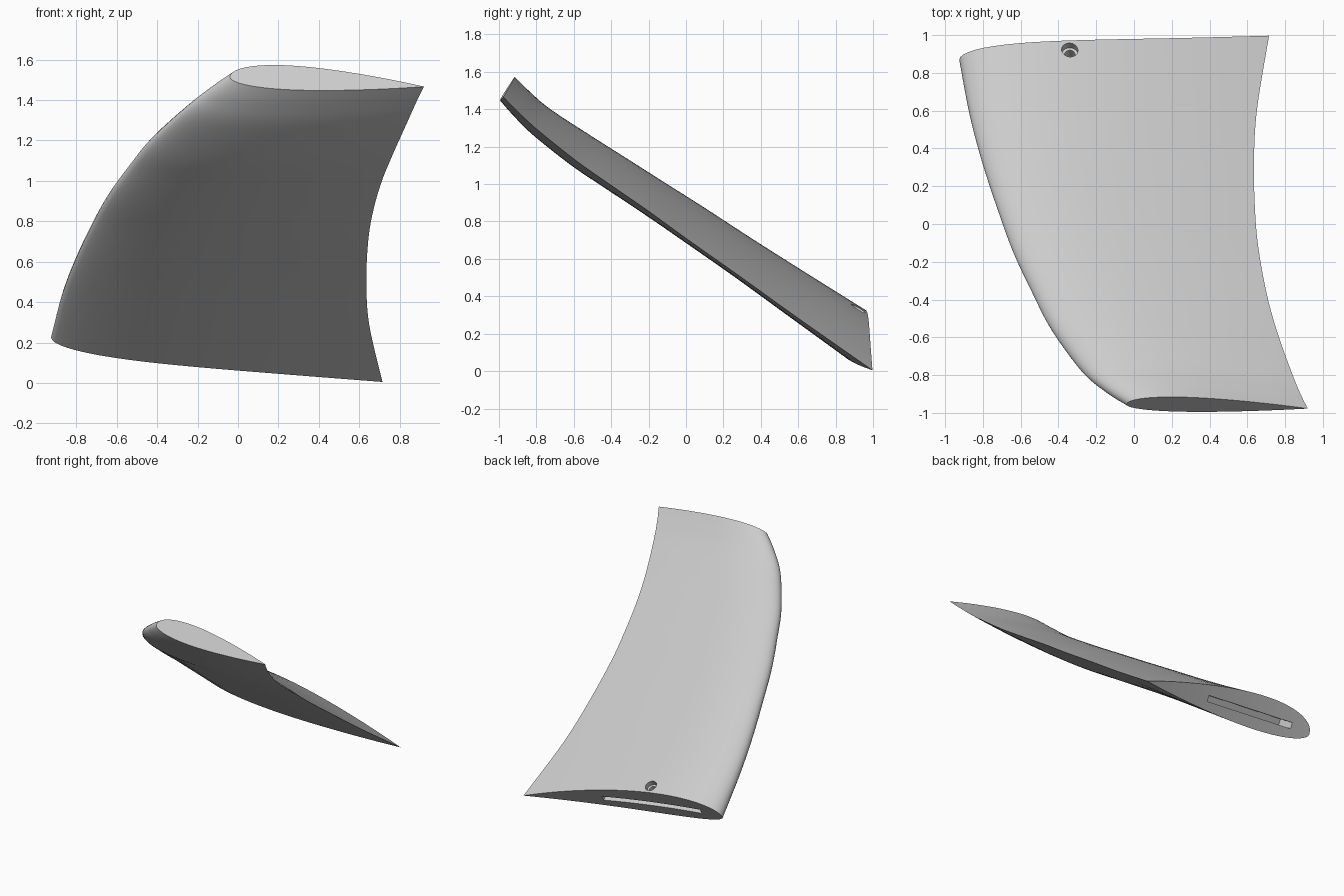
import bpy
import bmesh
import math
from mathutils import Vector, Matrix

default_cube = bpy.data.objects.get("Cube")
if default_cube:
    bpy.data.objects.remove(default_cube, do_unlink=True)

# One plain grey for the whole part
grey = bpy.data.materials.new("light_grey")
grey.use_nodes = True
colour = (0.6, 0.6, 0.6, 1.0)
grey.diffuse_color = colour
grey.node_tree.nodes["Principled BSDF"].inputs["Base Color"].default_value = colour

# Local frame: chord along x, span rising to the front, normal to the blade
SPAN = Vector((0, -0.84, 0.54))
NORMAL = Vector((0, 0.54, 0.84))
CHORD = Vector((1, 0, 0))


def place(x, span, normal):
    return CHORD * x + SPAN * span + NORMAL * normal


# Each station: leading (x, span, normal), trailing (x, span, normal), upper and lower bulge
stations = [
    (-0.925, -0.61, 0.66, 0.715, -0.837, 0.544, 0.165, 0.09),
    (-0.87, -0.25, 0.68, 0.65, -0.35, 0.563, 0.14, 0.085),
    (-0.80, 0.07, 0.69, 0.635, 0.018, 0.582, 0.125, 0.08),
    (-0.71, 0.40, 0.70, 0.645, 0.383, 0.598, 0.115, 0.08),
    (-0.635, 0.64, 0.70, 0.67, 0.632, 0.612, 0.11, 0.08),
    (-0.54, 0.88, 0.70, 0.71, 0.876, 0.62, 0.107, 0.08),
    (-0.44, 1.11, 0.70, 0.765, 1.11, 0.63, 0.103, 0.08),
    (-0.28, 1.375, 0.705, 0.84, 1.375, 0.658, 0.095, 0.068),
    (-0.155, 1.52, 0.73, 0.885, 1.52, 0.684, 0.09, 0.062),
    (-0.04, 1.625, 0.758, 0.92, 1.617, 0.706, 0.085, 0.058),
]


def smooth_station(i, f):
    """Cubic blend between station i and the next one."""
    last = len(stations) - 1
    a, b, c, d = (stations[min(max(k, 0), last)] for k in range(i - 1, i + 3))
    return [q + 0.5 * f * (r - p + f * (2 * p - 5 * q + 4 * r - s + f * (3 * (q - r) + s - p)))
            for p, q, r, s in zip(a, b, c, d)]


def foil(t):
    """Wing-section half thickness, with a peak of one."""
    return 10 * (0.2969 * math.sqrt(t) - 0.126 * t - 0.3516 * t**2 + 0.2843 * t**3 - 0.1036 * t**4)


STEPS = 28
chord_steps = [0.5 - 0.5 * math.cos(math.pi * k / STEPS) for k in range(STEPS + 1)]


def section(st, v):
    lead, trail = Vector(st[0:3]), Vector(st[3:6])
    upper, lower = [], []
    for t in chord_steps:
        p = lead.lerp(trail, t)
        p.y += 0.16 * t * (1 - t) * (1 - v) ** 4   # bowed root edge
        h = foil(t)
        upper.append(place(p.x, p.y, p.z + st[6] * h))
        lower.append(place(p.x, p.y, p.z - st[7] * h))
    return upper, lower


# Loft the blade through the stations
bm = bmesh.new()
SUB = 6
total = (len(stations) - 1) * SUB
rows = []
for j in range(total + 1):
    i = min(j // SUB, len(stations) - 2)
    up, low = section(smooth_station(i, j / SUB - i), j / total)
    up_v = [bm.verts.new(p) for p in up]
    low_v = [up_v[0]] + [bm.verts.new(p) for p in low[1:-1]] + [up_v[-1]]
    rows.append((up_v, low_v))


def add_face(*verts):
    bm.faces.new(list(dict.fromkeys(verts)))


for (u0, l0), (u1, l1) in zip(rows, rows[1:]):
    for k in range(STEPS):
        add_face(u0[k], u0[k + 1], u1[k + 1], u1[k])
        add_face(l0[k + 1], l0[k], l1[k], l1[k + 1])
# Root and tip caps
for up_v, low_v in (rows[0], rows[-1]):
    for k in range(STEPS):
        add_face(up_v[k], low_v[k], low_v[k + 1], up_v[k + 1])
bmesh.ops.recalc_face_normals(bm, faces=bm.faces)


def make_object(name, bm):
    mesh = bpy.data.meshes.new(name)
    bm.to_mesh(mesh)
    bm.free()
    mesh.materials.append(grey)
    obj = bpy.data.objects.new(name, mesh)
    bpy.context.collection.objects.link(obj)
    return obj


fin = make_object("fin_blade", bm)


def frame(x_axis, z_axis, origin):
    """Right-angled frame with the given first and third axes."""
    x = x_axis.normalized()
    y = z_axis.cross(x).normalized()
    z = x.cross(y)
    m = Matrix((x, y, z)).transposed().to_4x4()
    m.translation = origin
    return m


# Long mounting slot in the root, following the chord
root_lead, root_trail = (place(*stations[0][k:k + 3]) for k in (0, 3))
slot_start, slot_end = (root_lead.lerp(root_trail, t) for t in (0.11, 0.61))
slot_mid = (slot_start + slot_end) / 2 + NORMAL * 0.02 + SPAN * 0.03
bm = bmesh.new()
size = Matrix.Diagonal(((slot_end - slot_start).length, 0.24, 0.045, 1))
bmesh.ops.create_cube(bm, size=1, matrix=frame(slot_end - slot_start, NORMAL, slot_mid) @ size)
cutters = [make_object("slot_cutter", bm)]

# Stepped screw hole from the upper face down into the slot
for name, radius, bottom, top in (("screw_head_cutter", 0.043, 0.735, 0.9),
                                  ("screw_shaft_cutter", 0.028, 0.64, 0.85)):
    bm = bmesh.new()
    centre = place(-0.34, -0.595, (bottom + top) / 2)
    bmesh.ops.create_cone(bm, cap_ends=True, segments=32, radius1=radius, radius2=radius,
                          depth=top - bottom, matrix=frame(CHORD, NORMAL, centre))
    cutters.append(make_object(name, bm))

# Cut, then remove the cutters
bpy.ops.object.select_all(action='DESELECT')
bpy.context.view_layer.objects.active = fin
fin.select_set(True)
for cutter in cutters:
    cutter.hide_render = True
    cut = fin.modifiers.new(cutter.name, 'BOOLEAN')
    cut.operation = 'DIFFERENCE'
    cut.solver = 'EXACT'
    cut.object = cutter
    bpy.ops.object.modifier_apply(modifier=cut.name)
    bpy.data.objects.remove(cutter, do_unlink=True)

bpy.ops.object.shade_smooth_by_angle(angle=math.radians(35))
